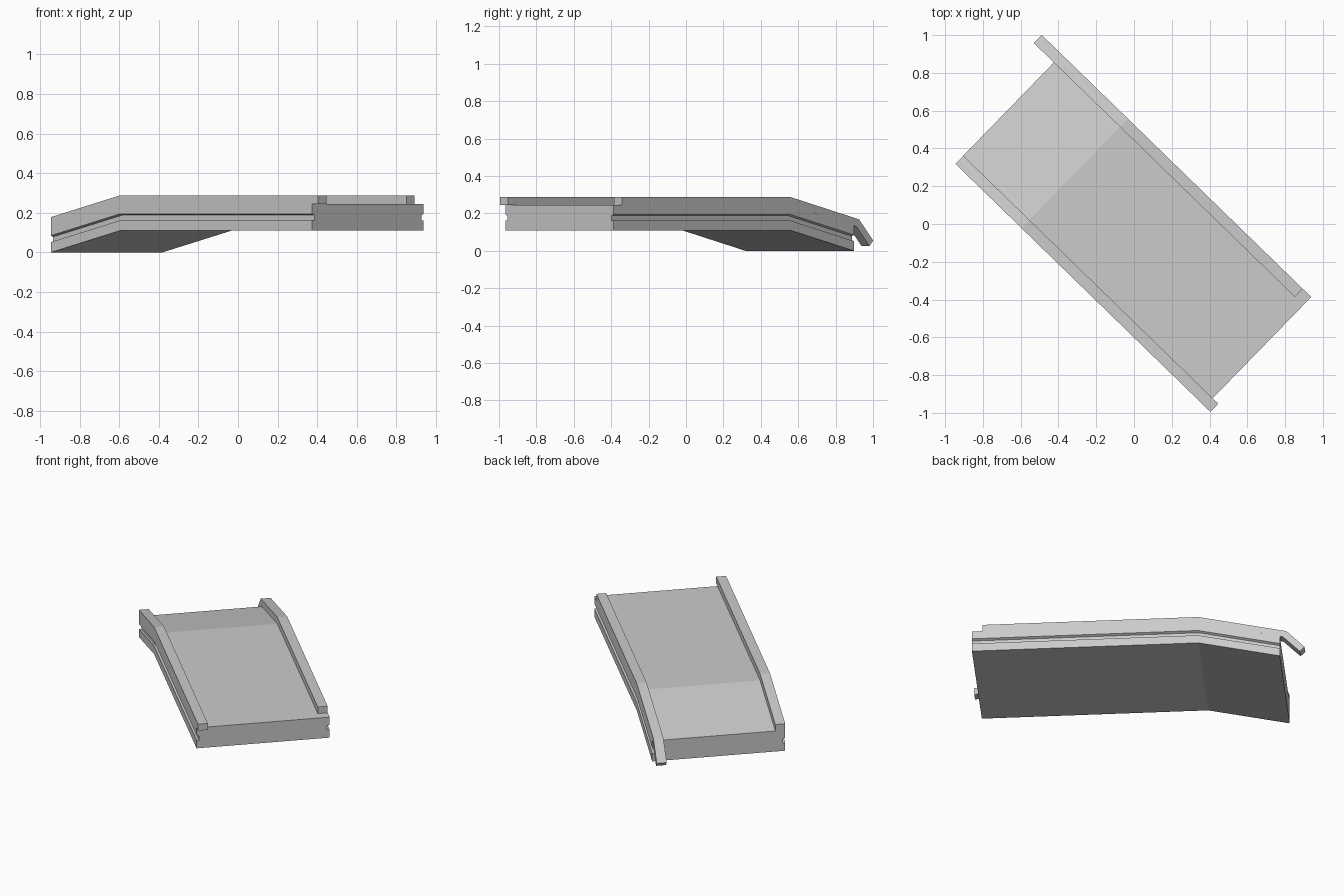
import bpy, bmesh, math
from mathutils import Matrix

if "Cube" in bpy.data.objects:
    bpy.data.objects.remove(bpy.data.objects["Cube"])

# Local frame: X along the ramp, Y across it, then turned in plan
TURN = Matrix.Rotation(math.radians(-44.2), 4, 'Z')


def sweep(name, rings):
    """Skin a closed solid between equal-sized rings of points."""
    bm = bmesh.new()
    loops = [[bm.verts.new(TURN @ Matrix.Translation(p).translation) for p in r] for r in rings]
    n = len(loops[0])
    for a, b in zip(loops, loops[1:]):
        for i in range(n):
            j = (i + 1) % n
            bm.faces.new((a[i], a[j], b[j], b[i]))
    bm.faces.new(loops[0])
    bm.faces.new(loops[-1])
    bmesh.ops.recalc_face_normals(bm, faces=bm.faces)
    mesh = bpy.data.meshes.new(name)
    bm.to_mesh(mesh)
    bm.free()
    ob = bpy.data.objects.new(name, mesh)
    bpy.context.collection.objects.link(ob)
    return ob


NEAR, FAR = -0.431, 0.377      # long sides
LOW, BEND = -0.90, -0.412      # low end and start of the level part
DROP, TOP, RIM = 0.11, 0.245, 0.288
CURB_W = 0.06

# Deck slab: cross-section with a groove along both long sides
side = [(0, 0.11), (0, 0.162), (0.015, 0.162), (0.015, 0.188), (0, 0.195), (0, TOP)]
section = [(NEAR + d, z) for d, z in side] + [(FAR - d, z) for d, z in reversed(side)]
stations = [(LOW, -DROP), (BEND, 0), (0.942, 0)]
sweep("ramp_deck", [[(u, v, z + dz) for v, z in section] for u, dz in stations])

# Curbs: side profiles pulled across their width
near_curb = [(LOW, RIM - DROP), (BEND, RIM), (0.983, RIM),
             (0.983, TOP), (BEND, TOP), (LOW, TOP - DROP)]
# The far curb hooks downward past the low end
far_curb = [(-1.048, 0.055), (-0.94, 0.168), (BEND, RIM), (0.879, RIM),
            (0.879, TOP), (BEND, TOP), (-0.918, 0.131), (-1.02, 0.026)]
for name, profile, v0 in (("near_curb", near_curb, NEAR),
                          ("far_curb", far_curb, FAR - CURB_W)):
    sweep(name, [[(u, v, z) for u, z in profile] for v in (v0, v0 + CURB_W)])
